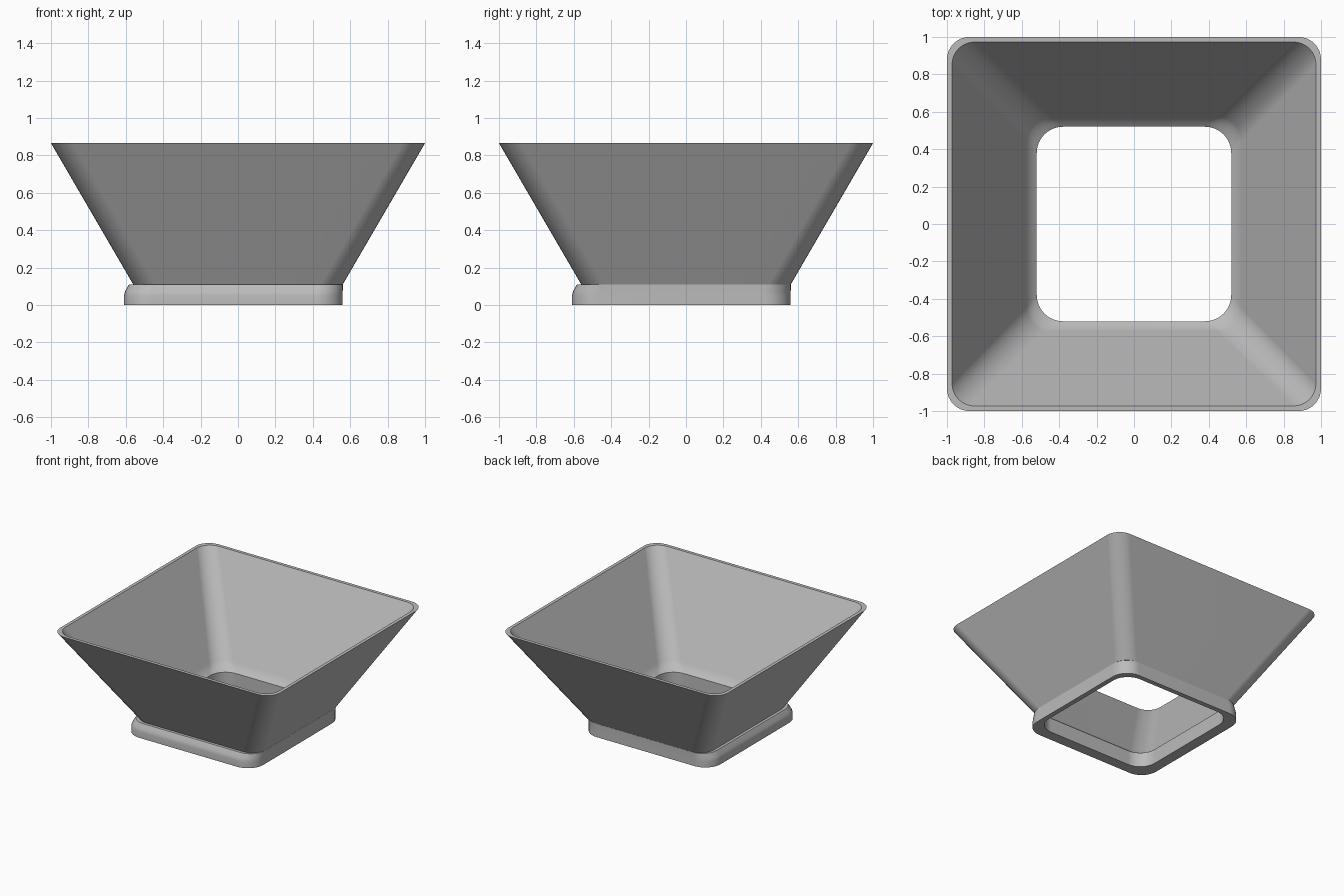
import bpy
import math

cube = bpy.data.objects.get("Cube")
if cube:
    bpy.data.objects.remove(cube, do_unlink=True)

grey = bpy.data.materials.new("plain grey")
grey.use_nodes = True
GREY = (0.5, 0.5, 0.5, 1)
grey.diffuse_color = GREY
grey.node_tree.nodes["Principled BSDF"].inputs["Base Color"].default_value = GREY

STEPS = 8


def rounded_square(low, high, radius, z):
    """Loop running counter-clockwise from the +x +y corner."""
    points = []
    a, b = low + radius, high - radius
    for turn, (cx, cy) in enumerate([(b, b), (a, b), (a, a), (b, a)]):
        for i in range(STEPS + 1):
            angle = math.pi / 2 * (turn + i / STEPS)
            points.append((cx + radius * math.cos(angle),
                           cy + radius * math.sin(angle), z))
    return points


def loft(name, sections):
    """Skin a strip of quads through the sections in order."""
    verts, faces = [], []
    for section in sections:
        verts += rounded_square(*section)
    n = 4 * (STEPS + 1)
    for row in range(len(sections) - 1):
        for i in range(n):
            j = (i + 1) % n
            faces.append((row * n + i, row * n + j,
                          (row + 1) * n + j, (row + 1) * n + i))
    mesh = bpy.data.meshes.new(name)
    mesh.from_pydata(verts, [], faces)
    mesh.materials.append(grey)
    obj = bpy.data.objects.new(name, mesh)
    bpy.context.collection.objects.link(obj)
    bpy.ops.object.select_all(action='DESELECT')
    obj.select_set(True)
    bpy.context.view_layer.objects.active = obj
    bpy.ops.object.shade_smooth_by_angle(angle=math.radians(30))
    weighted = obj.modifiers.new("clean_shading", 'WEIGHTED_NORMAL')
    weighted.keep_sharp = True
    return obj


def even(half, radius, z):
    return (-half, half, radius, z)


seam = even(0.56, 0.12, 0.11)
throat = even(0.52, 0.14, 0.12)

# Flared bowl: outside wall, thin rim, inside wall and curve into the throat
loft("hopper_bowl", [
    seam,
    even(1.0, 0.12, 0.866),
    even(0.973, 0.12, 0.866),
    even(0.575, 0.13, 0.18),
    even(0.56, 0.13, 0.157),
    even(0.54, 0.14, 0.136),
    throat,
])

# Base collar: throat wall, flat underside, and a lip wider at the front and right
loft("base_collar", [
    throat,
    even(0.52, 0.14, 0),
    (-0.61, 0.56, 0.14, 0),
    (-0.61, 0.56, 0.14, 0.05),
    (-0.603, 0.56, 0.14, 0.075),
    (-0.583, 0.561, 0.13, 0.11),
    seam,
])
